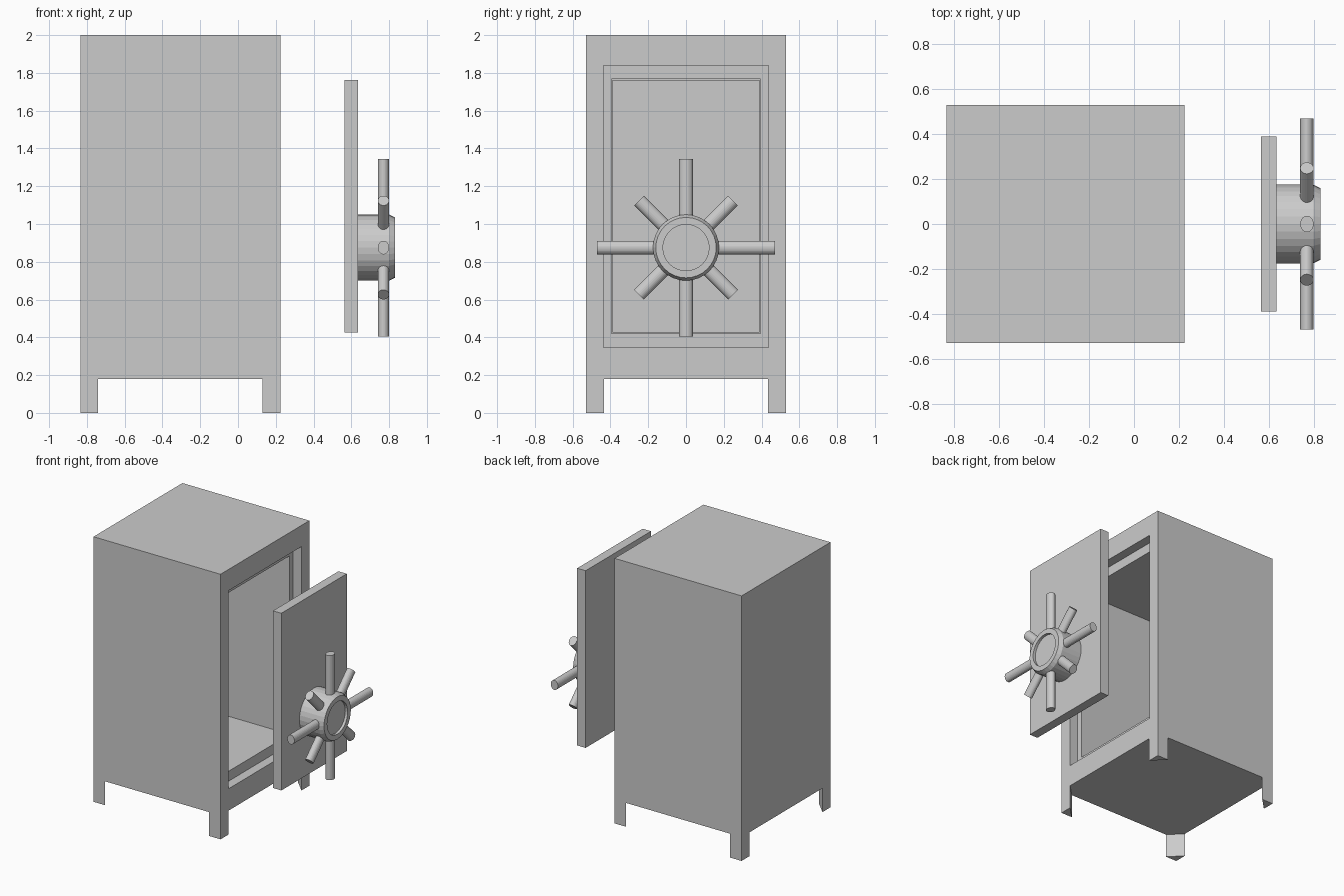
import bpy, bmesh, math
from mathutils import Matrix, Vector

if "Cube" in bpy.data.objects:
    bpy.data.objects.remove(bpy.data.objects["Cube"])


def new_object(name, bm):
    bmesh.ops.recalc_face_normals(bm, faces=bm.faces[:])
    mesh = bpy.data.meshes.new(name)
    bm.to_mesh(mesh)
    bm.free()
    obj = bpy.data.objects.new(name, mesh)
    bpy.context.collection.objects.link(obj)
    return obj


def loft(name, rings):
    """Skin a list of equal-length point rings and cap both ends."""
    bm = bmesh.new()
    loops = [[bm.verts.new(p) for p in ring] for ring in rings]
    n = len(loops[0])
    for a, b in zip(loops, loops[1:]):
        for i in range(n):
            j = (i + 1) % n
            bm.faces.new((a[i], a[j], b[j], b[i]))
    bm.faces.new(loops[0])
    bm.faces.new(loops[-1])
    return new_object(name, bm)


def rect(x, half_y, z0, z1):
    return [(x, -half_y, z0), (x, half_y, z0), (x, half_y, z1), (x, -half_y, z1)]


def circle(x, r, z, n=32):
    return [(x, r * math.cos(2 * math.pi * i / n), z + r * math.sin(2 * math.pi * i / n))
            for i in range(n)]


BACK, FRONT, HALF = -0.835, 0.225, 0.53
STEP = FRONT - 0.07
HUB_Z = 0.875

# Hollow cabinet with a stepped door frame
loft("safe_body", [
    rect(BACK, HALF, 0.18, 2.0),
    rect(FRONT, HALF, 0.18, 2.0),
    rect(FRONT, 0.437, 0.345, 1.84),
    rect(STEP, 0.437, 0.345, 1.84),
    rect(STEP, 0.395, 0.42, 1.767),
    rect(BACK + 0.13, 0.395, 0.42, 1.767),
])

# Triangular corner feet
LEG = 0.095
for x, sx, end in ((BACK, 1, "back"), (FRONT, -1, "door")):
    for sy, side in ((-1, "left"), (1, "right")):
        y = sy * HALF
        tri = [(x, y), (x + sx * LEG, y), (x, y - sy * LEG)]
        loft(f"{end}_{side}_foot", [[(px, py, z) for px, py in tri] for z in (0, 0.18)])

# Door slab, pulled out in front of the opening
loft("door", [rect(0.565, 0.39, 0.425, 1.762), rect(0.635, 0.39, 0.425, 1.762)])

# Wheel hub with bevelled rim and dished centre
loft("wheel_hub", [circle(x, r, HUB_Z) for x, r in
                   ((0.635, 0.175), (0.80, 0.175), (0.83, 0.16), (0.83, 0.122), (0.81, 0.122))])

# Eight slightly flattened spokes, alternately long and short
for i in range(8):
    tip = 0.352 if i % 2 else 0.47
    bm = bmesh.new()
    bmesh.ops.create_cone(bm, cap_ends=True, segments=24, radius1=1, radius2=1, depth=1)
    base = 0.15
    local = (Matrix.Translation((0, 0, (base + tip) / 2))
             @ Matrix.Diagonal(Vector((0.03, 0.036, tip - base, 1))))
    place = Matrix.Translation((0.77, 0, HUB_Z)) @ Matrix.Rotation(i * math.pi / 4, 4, 'X')
    bm.transform(place @ local)
    new_object(f"wheel_spoke_{i + 1}", bm)
